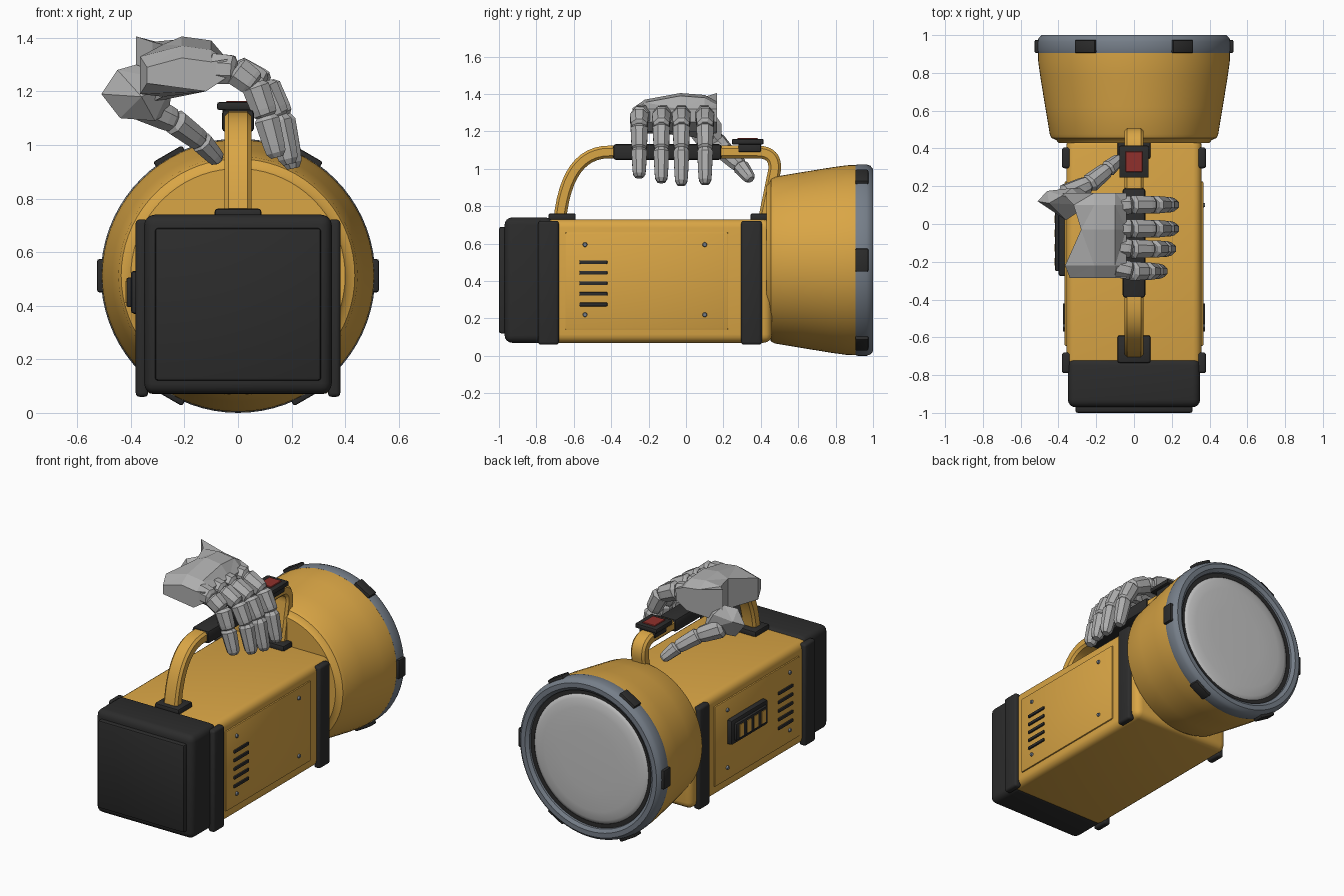
import bpy, bmesh, math
from mathutils import Vector, Matrix

if "Cube" in bpy.data.objects:
    bpy.data.objects.remove(bpy.data.objects["Cube"])


def material(name, r, g, b):
    m = bpy.data.materials.new(name)
    m.use_nodes = True
    m.diffuse_color = (r, g, b, 1)
    bsdf = m.node_tree.nodes["Principled BSDF"]
    bsdf.inputs["Base Color"].default_value = (r, g, b, 1)
    bsdf.inputs["Roughness"].default_value = 0.6
    return m


YELLOW = material("yellow_plastic", 0.70, 0.38, 0.06)
BLACK = material("black_rubber", 0.025, 0.025, 0.025)
STEEL = material("blue_grey_metal", 0.18, 0.21, 0.25)
LENS = material("lens_grey", 0.56, 0.56, 0.56)
HAND = material("hand_grey", 0.42, 0.42, 0.42)
RED = material("red_switch", 0.28, 0.03, 0.025)


def finish(name, bm, mat, smooth=35):
    bmesh.ops.recalc_face_normals(bm, faces=bm.faces)
    me = bpy.data.meshes.new(name)
    bm.to_mesh(me)
    bm.free()
    me.materials.append(mat)
    if smooth:
        me.shade_smooth()
        me.set_sharp_from_angle(angle=math.radians(smooth))
    ob = bpy.data.objects.new(name, me)
    bpy.context.collection.objects.link(ob)
    return ob


def box(name, x, y, z, mat, bevel=0.0, segments=3, matrix=None):
    """Box from (min, max) ranges with rounded edges."""
    bm = bmesh.new()
    bmesh.ops.create_cube(bm, size=1)
    for v in bm.verts:
        v.co = Vector([(a + b) / 2 + c * (b - a) for (a, b), c in zip((x, y, z), v.co)])
    if bevel:
        bmesh.ops.bevel(bm, geom=bm.edges[:], offset=bevel, segments=segments,
                        profile=0.5, affect='EDGES')
    if matrix:
        bm.transform(matrix)
    return finish(name, bm, mat)


def loft(bm, rings):
    """Closed skin through a list of equal-length rings."""
    rows = [[bm.verts.new(p) for p in ring] for ring in rings]
    n = len(rows[0])
    for a, b in zip(rows, rows[1:]):
        for i in range(n):
            j = (i + 1) % n
            bm.faces.new((a[i], a[j], b[j], b[i]))
    bm.faces.new(rows[0][::-1])
    bm.faces.new(rows[-1])


AXIS_Z = 0.512


def lathe(name, profile, mat, steps=72):
    """Turn (radius, y) points about the lamp axis."""
    bm = bmesh.new()
    vs = [bm.verts.new((r, y, AXIS_Z)) for r, y in profile]
    es = [bm.edges.new(p) for p in zip(vs, vs[1:])]
    bmesh.ops.spin(bm, geom=vs + es, cent=(0, 0, AXIS_Z), axis=(0, 1, 0),
                   angle=math.tau, steps=steps)
    bmesh.ops.remove_doubles(bm, verts=bm.verts, dist=0.0005)
    return finish(name, bm, mat)


# Body, end cap and end panel
box("body", (-0.358, 0.358), (-0.76, 0.46), (0.07, 0.73), YELLOW, 0.045, 4)
box("end_cap", (-0.35, 0.35), (-0.97, -0.71), (0.07, 0.74), BLACK, 0.04, 4)
box("end_panel", (-0.31, 0.31), (-1.0, -0.95), (0.12, 0.69), BLACK, 0.012, 2)

# Lamp head, bezel and lens
lathe("lamp_head", [(0, 0.43), (0.40, 0.43), (0.412, 0.445), (0.436, 0.455), (0.446, 0.475),
                    (0.47, 0.62), (0.496, 0.78), (0.507, 0.86), (0.508, 0.92), (0, 0.92)], YELLOW)
lathe("bezel", [(0.44, 0.905), (0.508, 0.905), (0.512, 0.92), (0.512, 0.965), (0.505, 0.985),
                (0.488, 1.0), (0.458, 1.0), (0.438, 0.985), (0.434, 0.95)], STEEL)
lathe("lens_gasket", [(0, 0.94), (0.437, 0.94), (0.437, 0.972), (0.41, 0.972), (0.41, 0.95), (0, 0.95)], BLACK)
lathe("lens", [(0, 0.992), (0.2, 0.991), (0.33, 0.987), (0.385, 0.98), (0.41, 0.97), (0.42, 0.955)], LENS)

# Rubber bumpers round the bezel
for k in range(6):
    turn = (Matrix.Translation((0, 0, AXIS_Z)) @ Matrix.Rotation(k * math.tau / 6, 4, 'Y'))
    box("bezel_bumper", (0.485, 0.526), (0.905, 0.975), (-0.062, 0.062), BLACK, 0.008, 2, turn)

# Details on both sides
for s in (-1, 1):
    def side(a, b):
        return tuple(sorted((s * a, s * b)))
    for y0, y1 in ((-0.79, -0.68), (0.295, 0.405)):
        box("side_band", side(0.335, 0.382), (y0, y1), (0.06, 0.722), BLACK, 0.015, 3)
    box("side_panel", side(0.34, 0.367), (-0.645, 0.225), (0.14, 0.66), YELLOW, 0.006, 2)
    for k in range(5):
        z = 0.275 + k * 0.0565
        box("vent_slot", side(0.36, 0.377), (-0.57, -0.42), (z - 0.01, z + 0.01), BLACK, 0.005, 2)
    for y in (-0.54, 0.10):
        for z in (0.22, 0.595):
            bm = bmesh.new()
            bmesh.ops.create_cone(bm, cap_ends=True, segments=16, radius1=0.013, radius2=0.010, depth=0.012)
            bm.transform(Matrix.Translation((s * 0.371, y, z)) @ Matrix.Rotation(s * math.pi / 2, 4, 'Y'))
            finish("screw", bm, STEEL)

# Charge indicator on the right side
box("indicator_base", (-0.40, -0.35), (-0.275, 0.10), (0.37, 0.53), BLACK, 0.012, 2)
box("indicator_face", (-0.417, -0.38), (-0.25, 0.075), (0.395, 0.505), BLACK, 0.008, 2)
for k in range(4):
    y = -0.2 + k * 0.075
    box("indicator_bar", (-0.421, -0.413), (y - 0.02, y + 0.02), (0.41, 0.49), YELLOW)


# Carrying handle swept along a bent path
def bend(a, c, b, n=12):
    a, c, b = Vector(a), Vector(c), Vector(b)
    return [a * (1 - t) ** 2 + c * 2 * t * (1 - t) + b * t * t for t in [i / n for i in range(n + 1)]]


path = (bend((-0.675, 0.72), (-0.64, 1.09), (-0.41, 1.09))
        + bend((0.38, 1.09), (0.485, 1.09), (0.473, 0.99)) + [Vector((0.418, 0.72))])
W, T, C = 0.05, 0.034, 0.014
section = [(W, T - C), (W - C, T), (C - W, T), (-W, T - C), (-W, C - T), (C - W, -T), (W - C, -T), (W, C - T)]
rings = []
for i, p in enumerate(path):
    d = (path[min(i + 1, len(path) - 1)] - path[max(i - 1, 0)]).normalized()
    rings.append([(u, p.x - d.y * v, p.y + d.x * v) for u, v in section])
bm = bmesh.new()
loft(bm, rings)
finish("handle", bm, YELLOW)
box("handle_foot_rear", (-0.087, 0.087), (-0.735, -0.59), (0.72, 0.762), BLACK, 0.01, 2)
box("handle_foot_front", (-0.087, 0.087), (0.345, 0.45), (0.72, 0.762), BLACK, 0.01, 2)
box("grip", (-0.06, 0.06), (-0.39, 0.19), (1.048, 1.132), BLACK, 0.015, 2)
box("switch_collar", (-0.058, 0.058), (0.28, 0.40), (1.09, 1.14), BLACK, 0.006, 2)
box("switch_base", (-0.078, 0.078), (0.245, 0.415), (1.13, 1.16), BLACK, 0.008, 2)
box("switch_button", (-0.045, 0.045), (0.275, 0.385), (1.15, 1.165), RED, 0.003, 1)


# Mechanical hand
def limb(name, joints, radii, flat=1.0):
    """Chain of faceted, tapered segments with a narrow gap at each joint."""
    bm = bmesh.new()
    for k, (a, b) in enumerate(zip(joints, joints[1:])):
        a, b = Vector(a), Vector(b)
        d = (b - a).normalized()
        u = d.cross(Vector((0, 1, 0))).normalized()
        w = d.cross(u)
        rings = []
        for t, f in ((-0.05, 0.65), (0.08, 1.0), (0.75, 0.97), (0.92, 0.92), (1.04, 0.6)):
            r = f * (radii[k] + (radii[k + 1] - radii[k]) * t)
            rings.append([a.lerp(b, t) + r * (u * math.cos(q) * flat + w * math.sin(q))
                          for q in [(i + 0.5) * math.tau / 8 for i in range(8)]])
        loft(bm, rings)
    return finish(name, bm, HAND, 0)


# Name, y, sideways reach at the tip, tip height
for name, y, reach, tip in (("little_finger", -0.25, -0.06, 0.96), ("ring_finger", -0.132, -0.015, 0.935),
                            ("middle_finger", -0.025, 0.0, 0.92), ("index_finger", 0.102, 0.0, 0.925)):
    limb(name, [(-0.10, y * 0.92, 1.285), (-0.01, y, 1.28), (0.105 + reach * 0.7, y, 1.225),
                (0.165 + reach, y, 1.105), (0.205 + reach, y, tip)],
         [0.055, 0.054, 0.05, 0.046, 0.038], 1.12)

# Palm: slices across the hand, hollowed at the wrist
bm = bmesh.new()
slices = []
for y, wrist, low, high, top in ((-0.285, -0.34, 1.23, 1.29, 1.325), (-0.22, -0.365, 1.19, 1.33, 1.37),
                                 (-0.03, -0.28, 1.18, 1.375, 1.405), (0.1, -0.32, 1.16, 1.385, 1.395),
                                 (0.165, -0.38, 1.19, 1.405, 1.36)):
    slices.append([(wrist, y, low), (wrist, y, high), (-0.21, y, top), (-0.1, y, top - 0.015),
                   (-0.04, y, 1.32), (-0.045, y, 1.25), (-0.12, y, 1.2)])
loft(bm, slices)
bmesh.ops.triangulate(bm, faces=bm.faces)
finish("palm", bm, HAND, 0)

# Thumb root and thumb
bm = bmesh.new()
for p in ((-0.51, 0.12, 1.19), (-0.45, 0.11, 1.28), (-0.38, 0.15, 1.30), (-0.46, 0.175, 1.22),
          (-0.44, 0.12, 1.10), (-0.31, 0.09, 1.09), (-0.26, 0.19, 1.12), (-0.24, 0.1, 1.24),
          (-0.36, 0.02, 1.18), (-0.33, 0.19, 1.24)):
    bm.verts.new(p)
bmesh.ops.convex_hull(bm, input=bm.verts[:])
finish("thumb_root", bm, HAND, 0)
limb("thumb", [(-0.37, 0.15, 1.15), (-0.24, 0.21, 1.09), (-0.14, 0.29, 1.015), (-0.075, 0.345, 0.945)],
     [0.06, 0.052, 0.045, 0.034])
